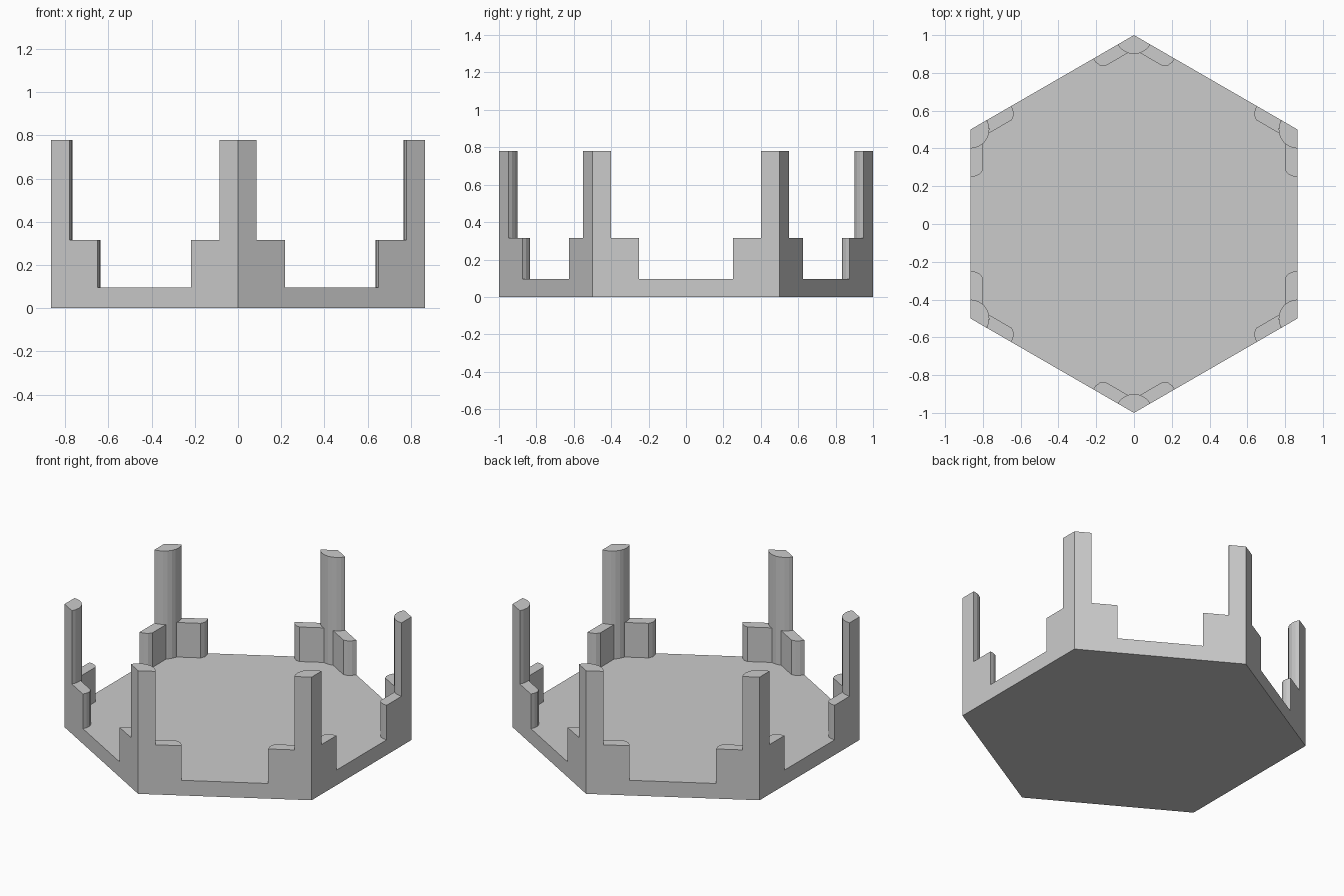
import bpy, bmesh
from math import sin, cos, pi, radians

if "Cube" in bpy.data.objects:
    bpy.data.objects.remove(bpy.data.objects["Cube"])

BASE, LOW, HIGH = 0.096, 0.315, 0.78


def prism(name, pts, z0, z1):
    bm = bmesh.new()
    face = bm.faces.new([bm.verts.new((x, y, z0)) for x, y in pts])
    ext = bmesh.ops.extrude_face_region(bm, geom=[face])
    tops = [v for v in ext["geom"] if isinstance(v, bmesh.types.BMVert)]
    bmesh.ops.translate(bm, verts=tops, vec=(0, 0, z1 - z0))
    bmesh.ops.recalc_face_normals(bm, faces=bm.faces)
    me = bpy.data.meshes.new(name)
    bm.to_mesh(me)
    bm.free()
    ob = bpy.data.objects.new(name, me)
    bpy.context.collection.objects.link(ob)
    return ob


def arc(r, a0, a1, n):
    return [(r * cos(radians(a0 + (a1 - a0) * i / n)),
             r * sin(radians(a0 + (a1 - a0) * i / n))) for i in range(n + 1)]


# Hexagonal tray floor
corners = [(cos(pi / 2 + k * pi / 3), sin(pi / 2 + k * pi / 3)) for k in range(6)]
prism("base_plate", corners, 0, BASE)

# Low rail in (distance along edge, depth inward): rounded outer end,
# inner end follows the post
rail = arc(0.1, 0, 41, 3) + [(0.215, 0.066), (0.236, 0.05), (0.247, 0.025), (0.25, 0)]

for k, (cx, cy) in enumerate(corners):
    a = pi / 2 + k * pi / 3 + pi      # direction towards the centre

    def place(along, depth, side):
        # edge direction is 60 degrees either side of the inward direction
        e = a + side * pi / 3
        n = e - side * pi / 2
        return (cx + along * cos(e) + depth * cos(n),
                cy + along * sin(e) + depth * sin(n))

    # Tall corner post: 120 degree sector
    post = [(cx, cy)] + [place(s, d, 1) for s, d in arc(0.1, 0, 120, 8)]
    prism(f"corner_post_{k + 1}", post, BASE, HIGH)
    # Low rails on both sides of the post
    for side, label in ((1, "left"), (-1, "right")):
        prism(f"{label}_rail_{k + 1}", [place(s, d, side) for s, d in rail], BASE, LOW)
